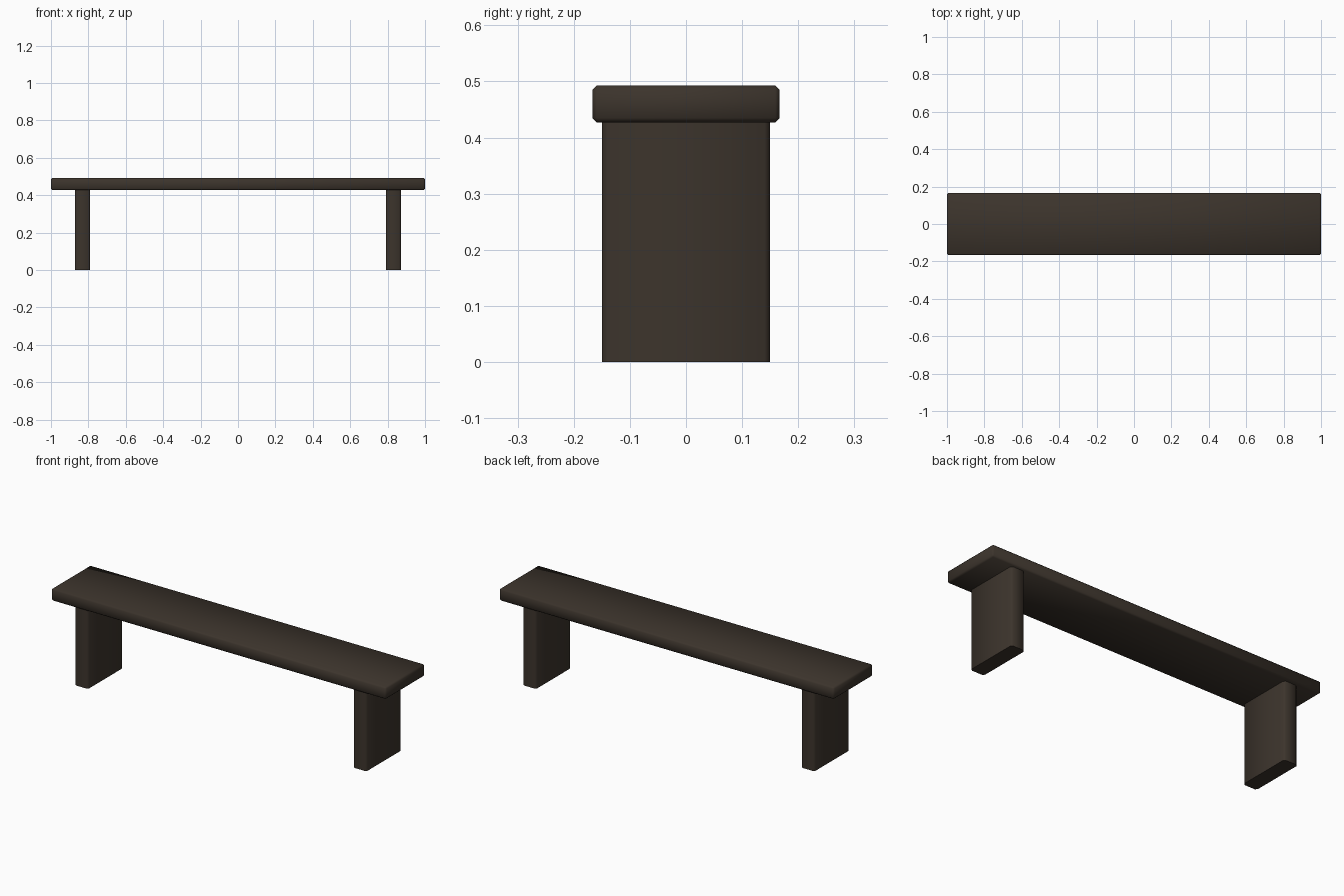
import bpy
import math

default = bpy.data.objects.get("Cube")
if default:
    bpy.data.objects.remove(default, do_unlink=True)

# Dark stained wood
wood = bpy.data.materials.new("dark_brown_wood")
wood.use_nodes = True
colour = (0.045, 0.034, 0.025, 1)
wood.diffuse_color = colour
bsdf = next(n for n in wood.node_tree.nodes if n.type == 'BSDF_PRINCIPLED')
bsdf.inputs["Base Color"].default_value = colour
bsdf.inputs["Roughness"].default_value = 0.7


def board(name, centre, size, chamfer, upright_only=False):
    """A plank with chamfered edges, or only its upright edges chamfered."""
    bpy.ops.mesh.primitive_cube_add(size=1, location=centre)
    ob = bpy.context.object
    ob.name = name
    ob.scale = size
    bpy.ops.object.transform_apply(location=False, rotation=False, scale=True)
    ob.data.materials.append(wood)
    mod = ob.modifiers.new("chamfer", 'BEVEL')
    mod.width = chamfer
    mod.segments = 1
    if upright_only:
        weights = ob.data.attributes.new("bevel_weight_edge", 'FLOAT', 'EDGE')
        for edge in ob.data.edges:
            a, b = (ob.data.vertices[i].co for i in edge.vertices)
            weights.data[edge.index].value = float(abs(a.z - b.z) > 0.1)
        mod.limit_method = 'WEIGHT'
    bpy.ops.object.modifier_apply(modifier=mod.name)
    bpy.ops.object.shade_smooth_by_angle(angle=math.radians(60))
    return ob


# Seat plank
board("seat", (0, 0, 0.46), (2, 0.334, 0.066), 0.008)

# Slab legs, one near each end
for side, x in (("left", 0.831), ("right", -0.831)):
    board(side + "_leg", (x, 0, 0.215), (0.082, 0.3, 0.43), 0.01, upright_only=True)
